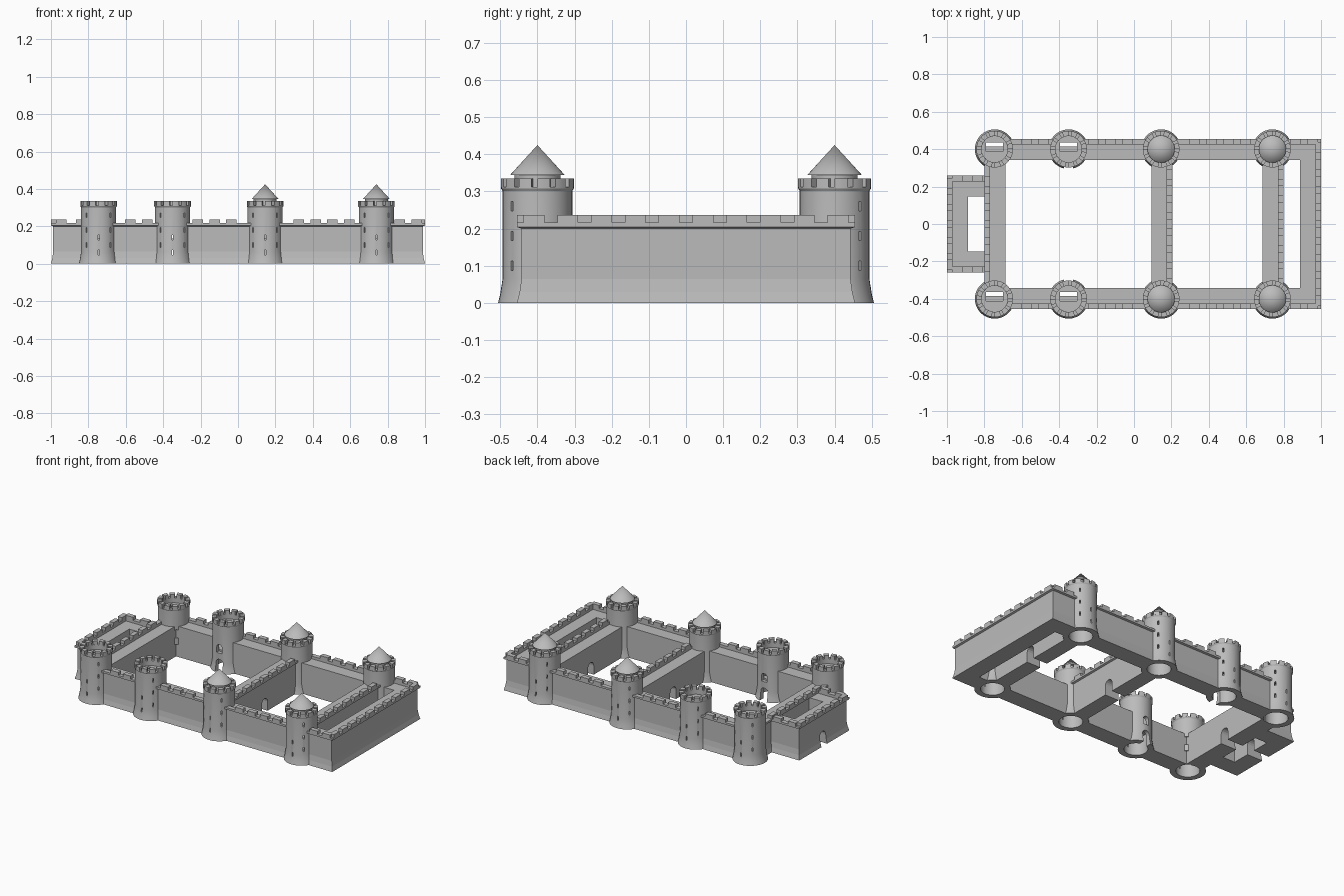
import bpy, bmesh, math
from mathutils import Matrix, Vector

if "Cube" in bpy.data.objects:
    bpy.data.objects.remove(bpy.data.objects["Cube"], do_unlink=True)

stone = bpy.data.materials.new("grey_stone")
stone.use_nodes = True
stone.diffuse_color = (0.5, 0.5, 0.5, 1)
stone.node_tree.nodes["Principled BSDF"].inputs["Base Color"].default_value = (0.5, 0.5, 0.5, 1)

WALK, SILL, TOP = 0.2, 0.217, 0.237
TOWER_X = (-0.745, -0.35, 0.145, 0.74)
TOWER_Y = 0.4
TOWERS = [Vector((x, s * TOWER_Y)) for x in TOWER_X for s in (-1, 1)]


def finish(bm, name, smooth=False):
    bmesh.ops.recalc_face_normals(bm, faces=bm.faces)
    mesh = bpy.data.meshes.new(name)
    bm.to_mesh(mesh)
    bm.free()
    mesh.materials.append(stone)
    ob = bpy.data.objects.new(name, mesh)
    bpy.context.scene.collection.objects.link(ob)
    if smooth:
        activate(ob)
        bpy.ops.object.shade_smooth_by_angle(angle=math.radians(30))
    return ob


def activate(ob):
    bpy.ops.object.select_all(action='DESELECT')
    ob.select_set(True)
    bpy.context.view_layer.objects.active = ob


def carve(ob, cutter):
    cutter.hide_render = True
    mod = ob.modifiers.new("cut", 'BOOLEAN')
    mod.operation = 'DIFFERENCE'
    mod.solver = 'EXACT'
    mod.object = cutter
    activate(ob)
    bpy.ops.object.modifier_apply(modifier=mod.name)


def box(bm, centre, size, angle=0):
    m = Matrix.Translation(centre) @ Matrix.Rotation(angle, 4, 'Z') @ Matrix.Diagonal((*size, 1))
    bmesh.ops.create_cube(bm, size=1, matrix=m)


def arch(bm, origin, angle, start, end, width, height, z=0.0):
    """Round-topped prism running outward from origin along angle."""
    r = width / 2
    outline = [(-r, z), (r, z)]
    outline += [(r * math.cos(a), height - r + r * math.sin(a))
                for a in (math.pi * i / 8 for i in range(9))]
    m = Matrix.Translation((*origin, 0)) @ Matrix.Rotation(angle, 4, 'Z')
    rings = [[bm.verts.new(m @ Vector((d, u, v))) for u, v in outline] for d in (start, end)]
    bridge(bm, rings, False, True)


def bridge(bm, rings, loop, caps):
    n = len(rings[0])
    for k in range(len(rings) if loop else len(rings) - 1):
        a, b = rings[k], rings[(k + 1) % len(rings)]
        for i in range(n):
            j = (i + 1) % n
            bm.faces.new((a[i], a[j], b[j], b[i]))
    if caps and not loop:
        bm.faces.new(rings[0])
        bm.faces.new(rings[-1])


def lathe(bm, profile, centre, a0=0, a1=math.tau, steps=36):
    loop = a1 - a0 > 6.28
    rings = []
    for k in range(steps if loop else steps + 1):
        a = a0 + (a1 - a0) * k / steps
        rings.append([bm.verts.new((centre.x + r * math.cos(a), centre.y + r * math.sin(a), z))
                      for r, z in profile])
    bridge(bm, rings, loop, True)


def wall(name, points, loop=False, flared=True):
    """Sweep the wall section along a path, with the parapet on its right."""
    pts = [Vector(p) for p in points]
    n = len(pts)
    spans = [(pts[i], pts[(i + 1) % n]) for i in range(n if loop else n - 1)]
    normals = [Vector(((b - a).y, (a - b).x)).normalized() for a, b in spans]
    foot = 0 if flared else -0.012
    section = [(-0.112, 0), (foot, 0), (-0.012 + (foot + 0.012) * 0.4, 0.03), (-0.012, 0.065),
               (-0.012, WALK), (0, 0.204), (0, SILL), (-0.03, SILL), (-0.03, WALK), (-0.112, WALK)]
    bm = bmesh.new()
    rings = []
    for i, p in enumerate(pts):
        n1 = normals[i - 1] if loop or i else normals[0]
        n2 = normals[i] if i < len(normals) else normals[-1]
        mitre = (n1 + n2) / (1 + n1.dot(n2))
        rings.append([bm.verts.new((*(p + mitre * o), z)) for o, z in section])
    bridge(bm, rings, loop, True)
    ob = finish(bm, name)

    # merlons along the parapet
    bm = bmesh.new()
    for (a, b), nrm in zip(spans, normals):
        length = (b - a).length
        count = round(length / 0.088)
        for i in range(count):
            c = a.lerp(b, (i + 0.5) / count) - nrm * 0.015
            if all((c - t).length > 0.1 for t in TOWERS):
                box(bm, (*c, (SILL + TOP) / 2), (0.056, 0.03, TOP - SILL),
                    math.atan2((b - a).y, (b - a).x))
    finish(bm, name + "_merlons")
    return ob


# curtain walls, cross walls and the gate forecourt
walls = [
    wall("curtain_wall", [(-0.8, -0.455), (1, -0.455), (1, 0.455), (-0.8, 0.455)], loop=True),
    wall("middle_cross_wall", [(0.205, -0.4), (0.205, 0.4)], flared=False),
    wall("rear_cross_wall", [(0.8, -0.4), (0.8, 0.4)], flared=False),
    wall("forecourt_wall", [(-0.785, 0.258), (-1, 0.258), (-1, -0.258), (-0.785, -0.258)]),
]

# gate passage in line through the walls, and hollow tower wells
bm = bmesh.new()
arch(bm, (0, 0), 0, -1.05, 0.85, 0.06, 0.09, -0.02)
for t in TOWERS:
    bmesh.ops.create_cone(bm, cap_ends=True, segments=36, radius1=0.075, radius2=0.075,
                          depth=0.5, matrix=Matrix.Translation((*t, 0.1)))
passages = finish(bm, "passage_cutter")
for w in walls:
    carve(w, passages)
bpy.data.objects.remove(passages, do_unlink=True)

# towers
SHELL = [(0.07, 0), (0.106, 0), (0.1, 0.025), (0.094, 0.065), (0.094, 0.302),
         (0.098, 0.308), (0.098, 0.312), (0.07, 0.312)]
MERLON = [(0.07, 0.312), (0.098, 0.312), (0.098, 0.335), (0.07, 0.335)]
for i, t in enumerate(TOWERS):
    label = f"{('gate', 'court', 'middle', 'rear')[i // 2]}_{('front', 'back')[i % 2]}"
    side = 1 if t.y > 0 else -1
    out = side * math.pi / 2
    roofed = t.x > 0
    bm = bmesh.new()
    lathe(bm, SHELL, t)
    shell = finish(bm, label + "_tower")

    # arrow slits and courtyard doors
    bm = bmesh.new()
    for turn, heights in ((0, (0.06, 0.14)), (0.75, (0.1, 0.18, 0.26)), (-0.75, (0.1, 0.18, 0.26))):
        a = out + turn
        for z in heights:
            p = t + 0.09 * Vector((math.cos(a), math.sin(a)))
            box(bm, (*p, z), (0.07, 0.007, 0.025), a)
    if not roofed:
        inward = -out + (side * math.pi / 4 if t.x < -0.5 else 0)
        arch(bm, t, inward, 0.03, 0.13, 0.05, 0.085, -0.02)
        arch(bm, t, inward, 0.03, 0.13, 0.04, 0.18, 0.125)
    slits = finish(bm, "slit_cutter")
    carve(shell, slits)
    bpy.data.objects.remove(slits, do_unlink=True)
    activate(shell)
    bpy.ops.object.shade_smooth_by_angle(angle=math.radians(30))

    # crown of merlons
    bm = bmesh.new()
    for k in range(12):
        a = math.tau * k / 12
        lathe(bm, MERLON, t, a, a + 0.36, 4)
    finish(bm, label + "_tower_merlons", True)

    # floors, with a stair hatch in the open towers
    bm = bmesh.new()
    for z in (0.13, 0.275):
        bmesh.ops.create_cone(bm, cap_ends=True, segments=36, radius1=0.0705, radius2=0.0705,
                              depth=0.012, matrix=Matrix.Translation((*t, z)))
    floor = finish(bm, label + "_tower_floors")
    if not roofed:
        bm = bmesh.new()
        box(bm, (t.x, t.y + 0.012, 0.275), (0.09, 0.05, 0.05))
        box(bm, (t.x, t.y + 0.026, 0.13), (0.09, 0.022, 0.05))
        hatch = finish(bm, "hatch_cutter")
        carve(floor, hatch)
        bpy.data.objects.remove(hatch, do_unlink=True)
    else:
        # turret and cone roof
        bm = bmesh.new()
        bmesh.ops.create_cone(bm, cap_ends=True, segments=36, radius1=0.062, radius2=0.062,
                              depth=0.07, matrix=Matrix.Translation((*t, 0.313)))
        bmesh.ops.create_cone(bm, cap_ends=True, segments=36, radius1=0.073, radius2=0,
                              depth=0.08, matrix=Matrix.Translation((*t, 0.385)))
        finish(bm, label + "_turret_roof", True)
